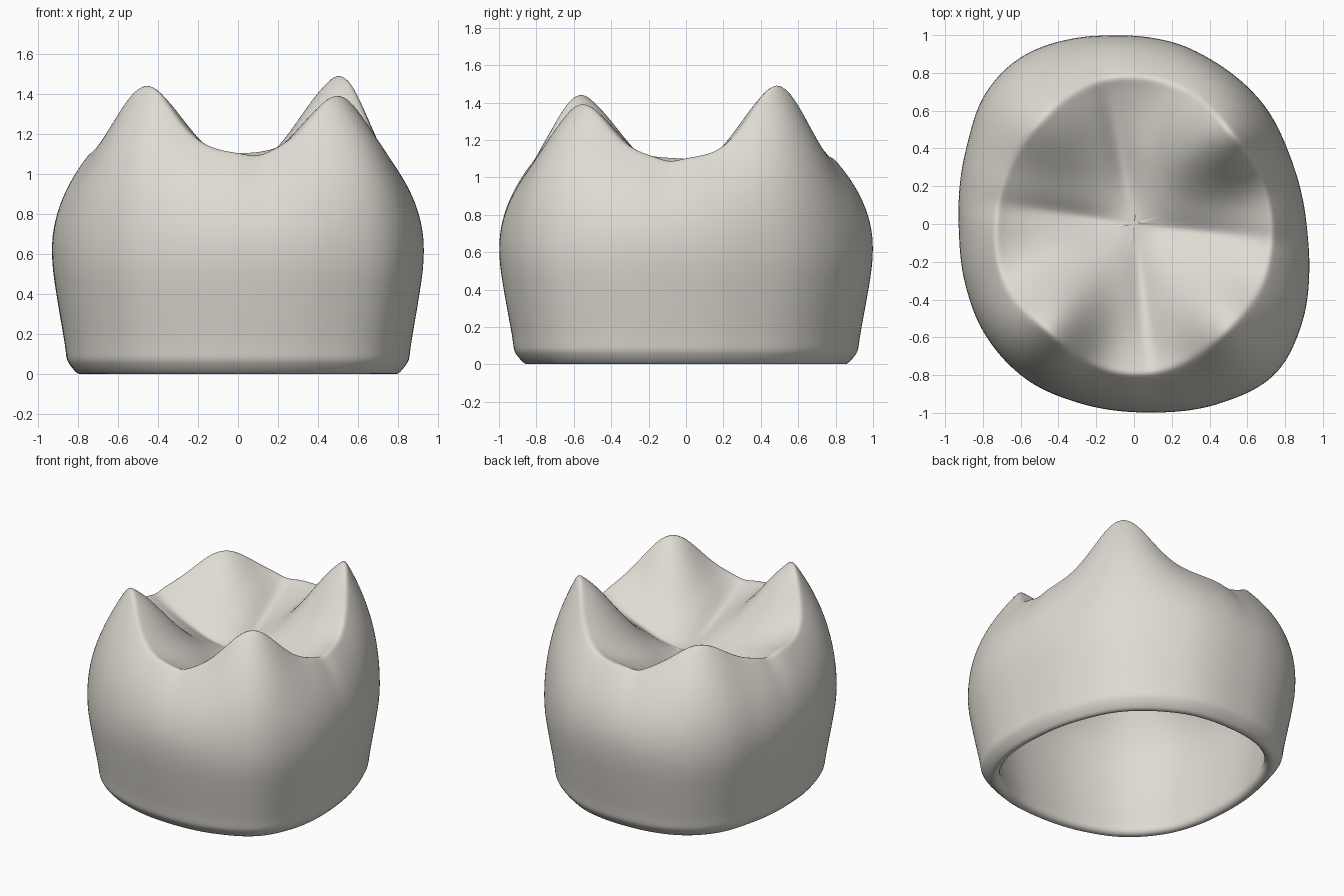
import bpy, bmesh, math

if "Cube" in bpy.data.objects:
    bpy.data.objects.remove(bpy.data.objects["Cube"])

# outer contour seen from above
OUTLINE = [(0.915, 0), (0.835, .34), (.69, .63), (.42, .865), (.25, .95), (.08, .99), (-.13, 1), (-.30, .988),
           (-.6, .885), (-.79, .69), (-.89, .4), (-.93, 0), (-.895, -.32), (-.80, -.57),
           (-.57, -.825), (-.29, -.95), (.08, -1), (.46, -.95), (.745, -.80), (.89, -.53), (.93, -.24)]
# rim radius by angle
RIM = [(44, .71), (68, .76), (101, .785), (132, .74), (172, .73), (205, .755), (231, .73),
       (255, .78), (277, .795), (312, .75), (335, .75), (353, .735)]
# cusps: angle, radius, tip height; grooves: angle
CUSPS = [(44, .71, 1.5), (132, .74, 1.29), (231, .73, 1.45), (312, .75, 1.4)]
GROOVES = [101, 172, 277, 353]
CENTRE, VALLEY = 0.89, 1.105
N = 120


def smooth(table, a):
    """Cyclic cubic interpolation by angle."""
    n = len(table)
    for i in range(n):
        w = (table[(i + 1) % n][0] - table[i][0]) % 360
        if (a - table[i][0]) % 360 < w:
            break
    t = ((a - table[i][0]) % 360) / w

    def slope(k):
        p, q = table[(k - 1) % n], table[(k + 1) % n]
        return (q[1] - p[1]) / ((q[0] - p[0]) % 360)
    j = (i + 1) % n
    y0, y1, m0, m1 = table[i][1], table[j][1], slope(i) * w, slope(j) * w
    return ((2*t**3 - 3*t**2 + 1) * y0 + (t**3 - 2*t**2 + t) * m0
            + (3*t**2 - 2*t**3) * y1 + (t**3 - t**2) * m1)


def chewing_z(a, q):
    """Height of the chewing surface at fraction q of the rim radius: bowl, cusps and grooves."""
    r = q * smooth(RIM, a)
    z = CENTRE + (VALLEY - CENTRE) * q ** 1.6
    for ca, cr, ch in CUSPS:
        d = math.radians(a - ca)
        along, across = r * math.cos(d) - cr, r * math.sin(d)
        z += (ch - VALLEY) * math.exp(-(along / .36) ** 2 - (across / .25) ** 2)
    for g in GROOVES:
        d = math.radians((a - g + 180) % 360 - 180)
        if abs(d) < 1.5:
            z -= .05 * math.exp(-abs(r * d / .07) ** 1.6) * min(1, q / .35) * (1 - .55 * q ** 4)
    return z


polar = sorted((math.degrees(math.atan2(y, x)) % 360, math.hypot(x, y)) for x, y in OUTLINE)

# one column of (radius, height) per angle: inside ceiling, inside wall, margin, outer wall, chewing surface
columns = []
for k in range(N):
    a = 360 * k / N
    R, rim, H = smooth(polar, a), smooth(RIM, a), chewing_z(a, 1)
    col = [(rim * q, chewing_z(a, q) - .12) for q in (.06, .15, .3, .45, .6, .75, .84)]
    col += [(R * s, z) for s, z in ((.83, .8), (.875, .6), (.86, .35), (.82, .1), (.80, .04),
                                    (.82, .004), (.85, 0), (.868, .004), (.915, .06), (.922, .085),
                                    (.927, .14), (.95, .26), (.975, .4), (.995, .52))]
    for t in (0, .15, .3, .45, .58, .7, .8, .88, .94, .975):
        col.append((R + (rim - R) * t ** 2.1, .62 + (H - .62) * t))
    col.append((rim * .99, H))
    col += [(rim * q, chewing_z(a, q)) for q in (.95, .9, .85, .78, .7, .6, .5, .4, .3, .2, .12, .05)]
    columns.append((math.radians(a), col))

bm = bmesh.new()
rings = [[bm.verts.new((c[i][0] * math.cos(a), c[i][0] * math.sin(a), c[i][1])) for a, c in columns]
         for i in range(len(columns[0][1]))]
for lo, hi in zip(rings, rings[1:]):
    for k in range(N):
        j = (k + 1) % N
        bm.faces.new((lo[k], lo[j], hi[j], hi[k]))
# close the centre of the ceiling and of the chewing surface
for ring in (rings[0], rings[-1]):
    c = bm.verts.new((0, 0, sum(v.co.z for v in ring) / N))
    for k in range(N):
        bm.faces.new((ring[k], ring[(k + 1) % N], c))
bmesh.ops.recalc_face_normals(bm, faces=bm.faces)
for f in bm.faces:
    f.smooth = True

mesh = bpy.data.meshes.new("tooth_crown")
bm.to_mesh(mesh)
bm.free()
crown = bpy.data.objects.new("tooth_crown", mesh)
bpy.context.collection.objects.link(crown)
mat = bpy.data.materials.new("warm_ceramic")
mat.diffuse_color = (0.74, 0.71, 0.65, 1)
mat.use_nodes = True
mat.node_tree.nodes["Principled BSDF"].inputs["Base Color"].default_value = mat.diffuse_color
mesh.materials.append(mat)
sub = crown.modifiers.new("smooth", 'SUBSURF')
sub.levels = sub.render_levels = 1
